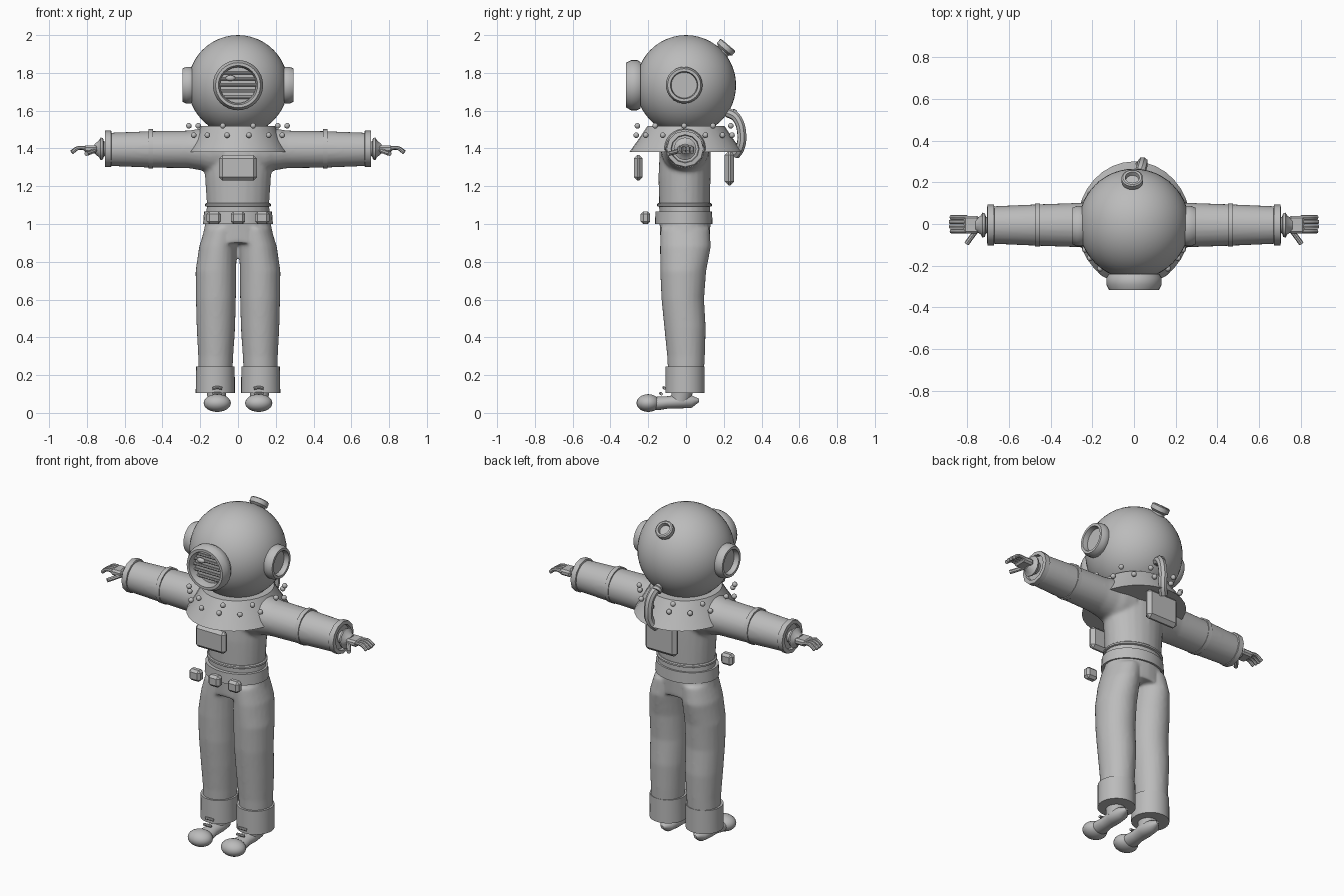
import bpy, bmesh, math
from mathutils import Vector, Matrix

if "Cube" in bpy.data.objects:
    bpy.data.objects.remove(bpy.data.objects["Cube"])

grey = bpy.data.materials.new("plain grey")
grey.use_nodes = True
grey.diffuse_color = (0.5, 0.5, 0.5, 1)
grey.node_tree.nodes["Principled BSDF"].inputs["Base Color"].default_value = (0.5, 0.5, 0.5, 1)


def finish(name, bm, smooth=True, mirror=False):
    bmesh.ops.recalc_face_normals(bm, faces=bm.faces)
    mesh = bpy.data.meshes.new(name)
    bm.to_mesh(mesh)
    bm.free()
    ob = bpy.data.objects.new(name, mesh)
    bpy.context.collection.objects.link(ob)
    return dress(ob, smooth, mirror)


def dress(ob, smooth=True, mirror=False):
    ob.data.materials.clear()
    ob.data.materials.append(grey)
    bpy.ops.object.select_all(action='DESELECT')
    ob.select_set(True)
    bpy.context.view_layer.objects.active = ob
    if smooth:
        bpy.ops.object.shade_smooth_by_angle(angle=math.radians(35))
    if mirror:
        ob.modifiers.new("mirror", 'MIRROR').use_mirror_merge = False
    return ob


def frame(direction, origin):
    """Local z runs along direction, local y points up."""
    d = Vector(direction).normalized()
    if abs(d.z) > 0.99:
        return Matrix.Translation(origin)
    x = Vector((0, 0, 1)).cross(d).normalized()
    rot = Matrix((x, d.cross(x), d)).transposed().to_4x4()
    return Matrix.Translation(origin) @ rot


def add_loft(bm, rings, direction=(0, 0, 1), origin=(0, 0, 0), n=24, closed=False):
    """Rings are (height, radius x, radius y, centre x, centre y)."""
    m = frame(direction, origin)
    loops = []
    for ring in rings:
        h, rx, ry, cx, cy = (tuple(ring) + (0, 0))[:5]
        loops.append([bm.verts.new(m @ Vector((cx + rx * math.cos(2 * math.pi * i / n),
                                               cy + ry * math.sin(2 * math.pi * i / n), h)))
                      for i in range(n)])
    pairs = list(zip(loops, loops[1:]))
    if closed:
        pairs.append((loops[-1], loops[0]))
    else:
        bm.faces.new(loops[0])
        bm.faces.new(loops[-1])
    for a, b in pairs:
        for i in range(n):
            j = (i + 1) % n
            bm.faces.new((a[i], a[j], b[j], b[i]))


def loft(name, rings, direction=(0, 0, 1), origin=(0, 0, 0), n=24, closed=False, mirror=False):
    bm = bmesh.new()
    add_loft(bm, rings, direction, origin, n, closed)
    return finish(name, bm, True, mirror)


def rim(name, direction, origin, outer, inner, depth, n=32, mirror=False):
    """Round frame with a softened outer edge."""
    mid = (outer + inner) / 2
    profile = [(0, outer * 0.92), (depth * 0.25, outer), (depth * 0.65, outer),
               (depth, mid + 0.005), (depth, mid - 0.01), (depth * 0.6, inner), (0, inner)]
    return loft(name, [(h, r, r) for h, r in profile], direction, origin, n, True, mirror)


def blobs(name, centres, size, seg=12, mirror=False):
    bm = bmesh.new()
    for c in centres:
        bmesh.ops.create_uvsphere(bm, u_segments=seg, v_segments=seg // 2, radius=1,
                                  matrix=Matrix.Translation(c) @ Matrix.Diagonal((*size, 1)))
    ob = finish(name, bm, False, mirror)
    for p in ob.data.polygons:
        p.use_smooth = True
    return ob


def box(name, centre, size, bevel, mirror=False):
    bm = bmesh.new()
    bmesh.ops.create_cube(bm, size=1, matrix=Matrix.Translation(centre) @ Matrix.Diagonal((*size, 1)))
    bmesh.ops.bevel(bm, geom=bm.edges[:], offset=bevel, segments=1, affect='EDGES')
    return finish(name, bm, False, mirror)


def tube(name, paths, radius, mirror=False):
    cu = bpy.data.curves.new(name, 'CURVE')
    cu.dimensions = '3D'
    cu.bevel_depth, cu.bevel_resolution, cu.resolution_u = radius, 2, 5
    cu.use_fill_caps = True
    for pts in paths:
        sp = cu.splines.new('BEZIER')
        sp.bezier_points.add(len(pts) - 1)
        for bp, p in zip(sp.bezier_points, pts):
            bp.co = p
            bp.handle_left_type = bp.handle_right_type = 'AUTO'
    ob = bpy.data.objects.new(name, cu)
    bpy.context.collection.objects.link(ob)
    bpy.ops.object.select_all(action='DESELECT')
    ob.select_set(True)
    bpy.context.view_layer.objects.active = ob
    bpy.ops.object.convert(target='MESH')
    return dress(bpy.context.object, True, mirror)


# Suit: torso, legs and arms blended into one skin
suit = bmesh.new()
add_loft(suit, [(0.9, .195, .13, 0, -.005), (1.0, .175, .135, 0, -.005), (1.1, .165, .135, 0, -.008),
                (1.25, .175, .138, 0, -.008), (1.38, .185, .135, 0, -.005), (1.45, .15, .12)])
for s in (-1, 1):
    add_loft(suit, [(.2, .09, .095, s * .12, 0), (.3, .093, .1, s * .118, 0),
                    (.45, .102, .11, s * .117, -.005), (.6, .106, .113, s * .117, -.017),
                    (.75, .108, .122, s * .117, -.015), (.88, .1, .135, s * .106, -.003),
                    (.98, .09, .13, s * .085, -.005)])
    add_loft(suit, [(.08, .13, .14), (.15, .125, .13), (.19, .115, .112), (.26, .107, .1),
                    (.46, .1, .097), (.69, .09, .088)], (s, 0, 0), (0, -.005, 1.395))
suit = finish("diving_suit", suit)
rm = suit.modifiers.new("blend", 'REMESH')
rm.mode, rm.voxel_size, rm.use_smooth_shade = 'VOXEL', 0.01, True
sm = suit.modifiers.new("soften", 'SMOOTH')
sm.factor, sm.iterations = 0.5, 6

# Helmet with portholes and valve
blobs("helmet", [(0, 0, 1.735)], (.265, .265, .265), 48)
rim("front_porthole", (0, -1, 0), (0, -.24, 1.735), .133, .095, .077)
rim("side_portholes", (1, 0, 0), (.235, -.01, 1.735), .097, .068, .06, mirror=True)
loft("side_glass", [(0, .072, .072), (.025, .072, .072)], (1, 0, 0), (.24, -.01, 1.735), mirror=True)
loft("front_glass", [(0, .1, .1), (.02, .1, .1)], (0, -1, 0), (0, -.25, 1.735))
bars = []
for i in range(-2, 3):
    z = i * .032
    w = math.sqrt(.097 ** 2 - z * z)
    bars.append([(-w, -.28, 1.735 + z), (w, -.28, 1.735 + z)])
tube("porthole_bars", bars, .008)
blobs("porthole_latch", [(-.04, -.295, 1.772)], (.027, .014, .015))
loft("helmet_valve", [(0, .038, .038), (.05, .038, .038), (.06, .052, .052), (.085, .052, .052),
                      (.09, .045, .045), (.09, .034, .034), (.07, .03, .03)],
     (0, .65, .76), (-.008, .165, 1.88))

# Collar with two rows of bolts
loft("collar", [(1.38, .272, .3), (1.45, .23, .25), (1.52, .195, .203)], n=32)
bolts = []
for count, z in ((10, 1.52), (14, 1.47)):
    for k in range(count):
        a = 2 * math.pi * (k + .5) / count
        bolts.append((.26 * math.sin(a), -.01 - .26 * math.cos(a), z))
blobs("collar_bolts", bolts, (.015, .015, .015))

# Chest box, back box and air hose
box("chest_box", (0, -.253, 1.297), (.2, .046, .135), .018)
box("back_box", (0, .23, 1.295), (.21, .05, .18), .02)
tube("air_hose", [[(.02, .22, 1.59), (.035, .265, 1.565), (.042, .295, 1.48),
                   (.035, .285, 1.4), (.01, .26, 1.365)]], .025)
loft("hose_fitting", [(0, .022, .022), (.04, .018, .018), (.05, .028, .028), (.065, .028, .028)],
     (0, .7, -.5), (.02, .2, 1.615), 12)

# Belt with pouches
loft("belt", [(1.0, .185, .152, 0, -.012), (1.065, .18, .15, 0, -.012)], n=32)
loft("waist_band", [(1.092, .168, .14, 0, -.008), (1.095, .175, .145, 0, -.008),
                    (1.105, .175, .145, 0, -.008), (1.11, .168, .14, 0, -.008)], n=32)
for side, x in (("right", -.128), ("middle", 0), ("left", .128)):
    box(side + "_pouch", (x, -.215, 1.033), (.075, .05, .068), .014)

# Sleeve bands, wrist rings and gloves
arm = (0, -.005, 1.398)
loft("sleeve_bands", [(.45, .098, .098), (.45, .104, .104), (.475, .104, .104), (.475, .097, .097)],
     (1, 0, 0), arm, 16, mirror=True)
loft("sleeve_cuffs", [(.67, .09, .09), (.672, .098, .096), (.703, .098, .096), (.705, .075, .075),
                      (.685, .07, .07)], (1, 0, 0), arm, 12, mirror=True)
loft("wrist_rings", [(.685, .035, .035), (.71, .04, .04), (.715, .056, .056), (.727, .06, .06),
                     (.735, .045, .045), (.76, .03, .025)], (1, 0, 0), arm, 12, mirror=True)
box("palms", (.78, -.003, 1.398), (.075, .085, .036), .01, mirror=True)
tube("fingers", [[(.8, y, 1.4), (.845, y, 1.402), (.885 - abs(y) * .2, y, 1.38)]
                 for y in (-.034, -.012, .01, .032)], .0105, mirror=True)
tube("thumbs", [[(.755, -.03, 1.39), (.785, -.07, 1.378), (.803, -.095, 1.372)]], .012, mirror=True)

# Trouser cuffs and boots
loft("trouser_cuffs", [(.105, .104, .104, .12, -.005), (.245, .102, .104, .12, -.005)],
     n=28, mirror=True)
loft("boots", [(-.07, .008, .008, .11, .066), (-.03, .04, .033, .11, .06), (.04, .047, .037, .11, .06),
               (.1, .042, .033, .11, .055), (.15, .05, .036, .11, .05), (.18, .045, .03, .11, .05)],
     (0, -1, 0), n=20, mirror=True)
loft("ankles", [(.06, .045, .05, .112, -.03), (.13, .055, .06, .115, -.015)], n=20, mirror=True)
blobs("boot_toes", [(.11, -.2, .052)], (.072, .062, .047), 24, mirror=True)
tube("boot_laces", [[(.085, -.112, .13), (.11, -.118, .134), (.135, -.112, .13)],
                    [(.085, -.13, .1), (.11, -.135, .103), (.135, -.13, .1)]], .008, mirror=True)
